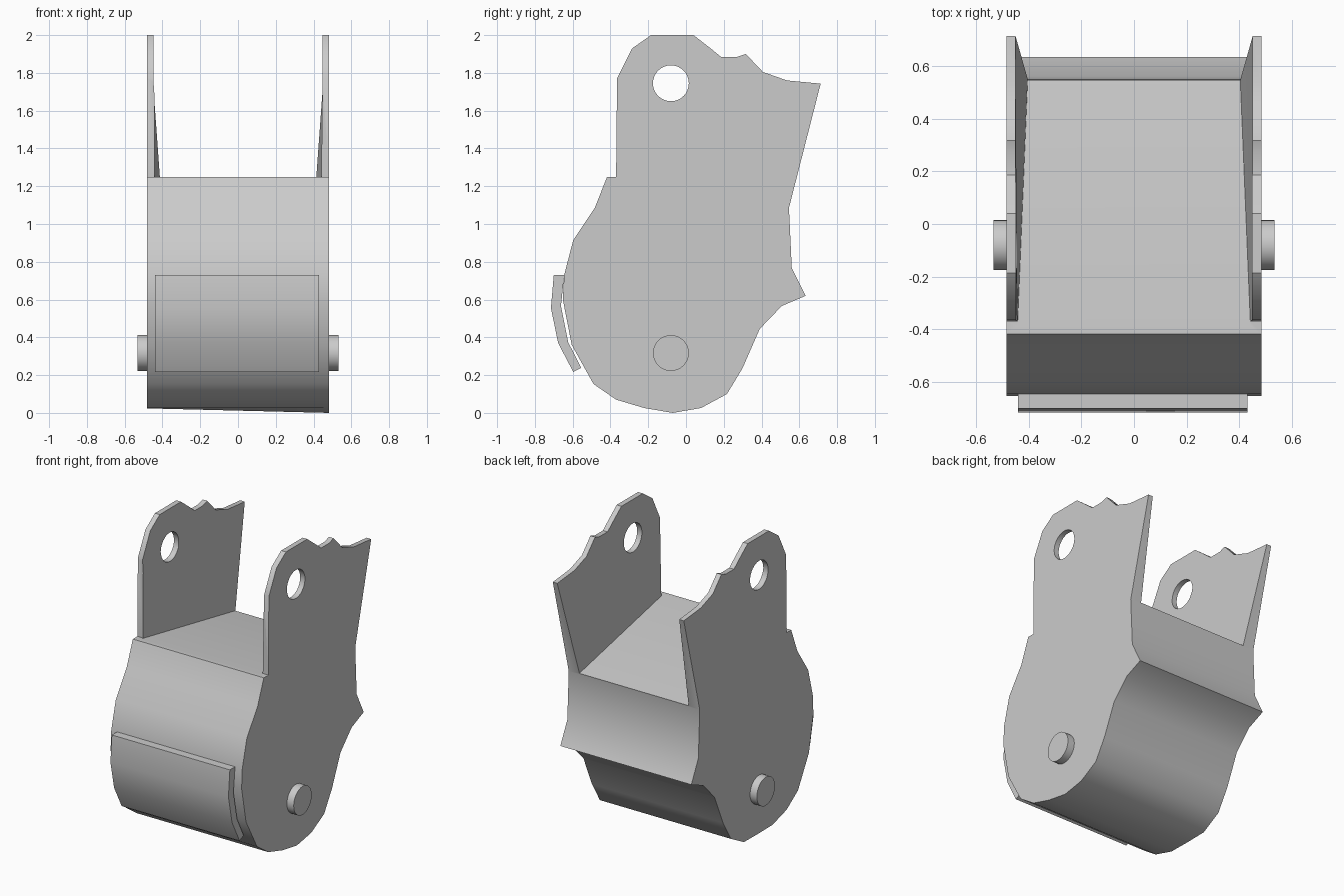
import bpy
import bmesh
import math

if "Cube" in bpy.data.objects:
    bpy.data.objects.remove(bpy.data.objects["Cube"])

grey = bpy.data.materials.new("plain grey")
grey.use_nodes = True
grey.diffuse_color = (0.6, 0.6, 0.6, 1)
grey.node_tree.nodes["Principled BSDF"].inputs["Base Color"].default_value = (0.6, 0.6, 0.6, 1)


def make(name, rings):
    """Skin a row of equal rings and cap both ends."""
    bm = bmesh.new()
    loops = [[bm.verts.new(p) for p in ring] for ring in rings]
    n = len(loops[0])
    for a, b in zip(loops, loops[1:]):
        for i in range(n):
            j = (i + 1) % n
            bm.faces.new((a[i], a[j], b[j], b[i]))
    bm.faces.new(loops[0])
    bm.faces.new(loops[-1])
    bmesh.ops.recalc_face_normals(bm, faces=bm.faces)
    mesh = bpy.data.meshes.new(name)
    bm.to_mesh(mesh)
    bm.free()
    mesh.materials.append(grey)
    obj = bpy.data.objects.new(name, mesh)
    bpy.context.collection.objects.link(obj)
    return obj


def extrude(name, profile, x0, x1):
    return make(name, [[(x, y, z) for y, z in profile] for x in (x0, x1)])


def circle(y, z, r, n=32):
    return [(y + r * math.cos(math.tau * i / n), z + r * math.sin(math.tau * i / n))
            for i in range(n)]


def activate(obj):
    bpy.ops.object.select_all(action='DESELECT')
    obj.select_set(True)
    bpy.context.view_layer.objects.active = obj


def cut(obj, cutter):
    activate(obj)
    mod = obj.modifiers.new("cut", 'BOOLEAN')
    mod.operation = 'DIFFERENCE'
    mod.solver = 'EXACT'
    mod.object = cutter
    bpy.ops.object.modifier_apply(modifier=mod.name)
    bpy.data.objects.remove(cutter)


def smooth(obj):
    activate(obj)
    bpy.ops.object.shade_smooth_by_angle(angle=math.radians(32))


# Link body: side outline, extruded across the width
top = [(-.37, 1.25), (-.365, 1.77), (-.285, 1.93), (-.185, 2), (.04, 2), (.13, 1.93),
       (.185, 1.885), (.27, 1.885), (.317, 1.9), (.407, 1.805), (.534, 1.76), (.713, 1.743)]
back = [(.545, 1.085), (.56, .767), (.634, .62), (.507, .566), (.39, .444),
        (.30, .238), (.217, .10), (.08, .026), (-.07, 0)]
front = [(-.222, .026), (-.37, .07), (-.49, .153), (-.605, .36), (-.652, .6),
         (-.645, .73), (-.597, .915), (-.483, 1.085), (-.418, 1.25)]
body = extrude("link_body", top + back + front, -.483, .483)
for v in body.data.vertices:
    if v.co.z < .01 and v.co.x < 0:
        v.co.z = .024


# Channel between the two lugs: sloping floor and flaring inner walls
def channel_ring(y_front, y_back, z_front, z_back, w_front, w_back):
    return [(-w_front, y_front, z_front), (w_front, y_front, z_front),
            (w_back, y_back, z_back), (-w_back, y_back, z_back)]


channel = make("channel_cutter", [
    channel_ring(-.37, .546, 1.251, 1.087, .442, .402),
    channel_ring(-.45, .714, 1.75, 1.75, .447, .45),
    channel_ring(-.45, .8, 2.1, 2.1, .447, .45)])
# Push the open ends clear of the body
for v in channel.data.vertices:
    if v.co.y < 0:
        v.co.y -= .02
    else:
        v.co.y += .03
cut(body, channel)

# Pin holes through both lugs
cut(body, extrude("hole_cutter", circle(-.08, 1.745, .095), -1, 1))
smooth(body)

# Hinge pin stubs on both sides
for side, s in (("left", 1), ("right", -1)):
    smooth(extrude(side + "_pin", circle(-.08, .317, .095), s * .46, s * .533))

# Curved wear plate on the front
plate = [(-.70, .73), (-.715, .555), (-.677, .37), (-.597, .217),
         (-.555, .238), (-.624, .375), (-.662, .566), (-.645, .73)]
smooth(extrude("front_plate", plate, -.44, .43))
